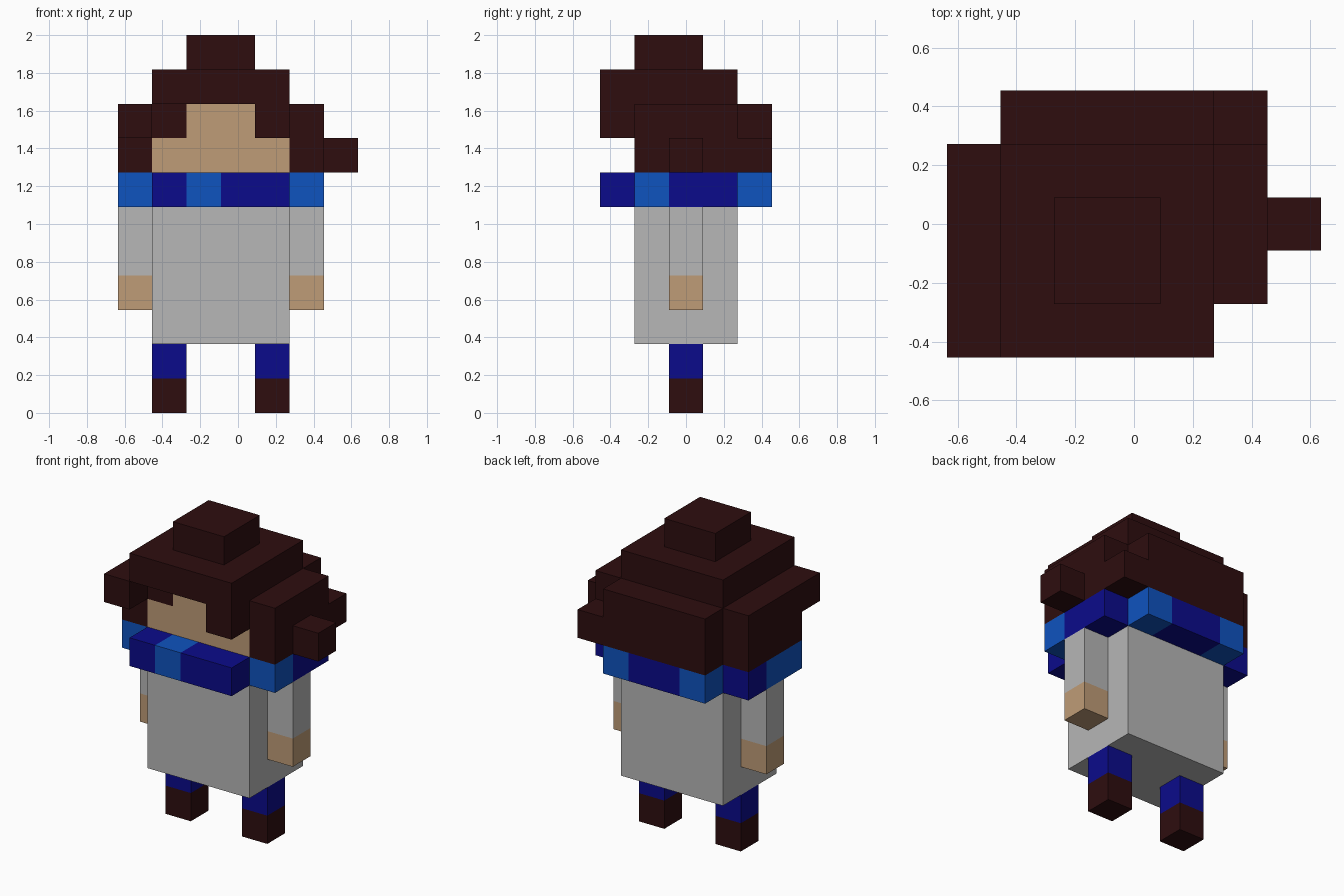
import bpy
import bmesh

cube = bpy.data.objects.get("Cube")
if cube:
    bpy.data.objects.remove(cube, do_unlink=True)

U = 2 / 11  # edge of one block


def srgb(r, g, b):
    """Convert 0-255 display values to a linear colour."""
    def lin(c):
        c /= 255
        return c / 12.92 if c <= 0.04045 else ((c + 0.055) / 1.055) ** 2.4
    return (lin(r), lin(g), lin(b), 1.0)


def material(name, rgb):
    m = bpy.data.materials.new(name)
    m.use_nodes = True
    m.diffuse_color = srgb(*rgb)
    bsdf = next(n for n in m.node_tree.nodes if n.type == 'BSDF_PRINCIPLED')
    bsdf.inputs["Base Color"].default_value = m.diffuse_color
    return m


HAIR = material("dark_brown", (46, 13, 15))
SKIN = material("tan_skin", (191, 156, 119))
GREY = material("light_grey", (183, 183, 183))
NAVY = material("navy_blue", (11, 11, 139))
BLUE = material("bright_blue", (15, 83, 191))


def blocks(name, mat, *boxes):
    """Build one object from boxes given as block ranges (x0, x1, y0, y1, z0, z1)."""
    bm = bmesh.new()
    for x0, x1, y0, y1, z0, z1 in boxes:
        verts = bmesh.ops.create_cube(bm, size=1)["verts"]
        for v in verts:
            v.co.x = ((x1 if v.co.x > 0 else x0) - 3.5) * U
            v.co.y = ((y1 if v.co.y > 0 else y0) - 2.5) * U
            v.co.z = (z1 if v.co.z > 0 else z0) * U
    mesh = bpy.data.meshes.new(name)
    bm.to_mesh(mesh)
    bm.free()
    mesh.materials.append(mat)
    obj = bpy.data.objects.new(name, mesh)
    bpy.context.collection.objects.link(obj)
    return obj


# Legs and arms
for side, leg_x, arm_x in (("right", 1, 0), ("left", 4, 5)):
    blocks(side + "_shoe", HAIR, (leg_x, leg_x + 1, 2, 3, 0, 1))
    blocks(side + "_trouser_leg", NAVY, (leg_x, leg_x + 1, 2, 3, 1, 2))
    blocks(side + "_hand", SKIN, (arm_x, arm_x + 1, 2, 3, 3, 4))
    blocks(side + "_sleeve", GREY, (arm_x, arm_x + 1, 2, 3, 4, 6))

# Torso
blocks("torso", GREY, (1, 5, 1, 4, 2, 6))

# Striped scarf
blocks("scarf_dark", NAVY,
       (1, 5, 1, 4, 6, 7),    # core
       (1, 2, 0, 1, 6, 7),    # front
       (3, 5, 0, 1, 6, 7),
       (5, 6, 2, 4, 6, 7),    # left side
       (2, 4, 4, 5, 6, 7),    # back
       (0, 1, 3, 4, 6, 7))    # right side
blocks("scarf_light", BLUE,
       (2, 3, 0, 1, 6, 7),
       (5, 6, 1, 2, 6, 7),
       (4, 5, 4, 5, 6, 7),
       (1, 2, 4, 5, 6, 7),
       (0, 1, 1, 3, 6, 7))

# Face
blocks("face", SKIN, (1, 5, 1, 4, 7, 8), (2, 4, 1, 4, 8, 9))

# Hair
blocks("hair_crown", HAIR, (1, 5, 0, 4, 9, 10))
blocks("hair_bun", HAIR, (2, 4, 1, 3, 10, 11))
blocks("hair_fringe", HAIR, (4, 5, 0, 4, 8, 9), (1, 2, 1, 4, 8, 9))
blocks("hair_left_side", HAIR, (5, 6, 1, 4, 7, 9))
blocks("hair_left_tuft", HAIR, (6, 7, 2, 3, 7, 8))
blocks("hair_right_side", HAIR, (0, 1, 1, 4, 7, 8), (0, 1, 0, 4, 8, 9))
blocks("hair_back", HAIR, (1, 6, 4, 5, 7, 8), (1, 5, 4, 5, 8, 9))
